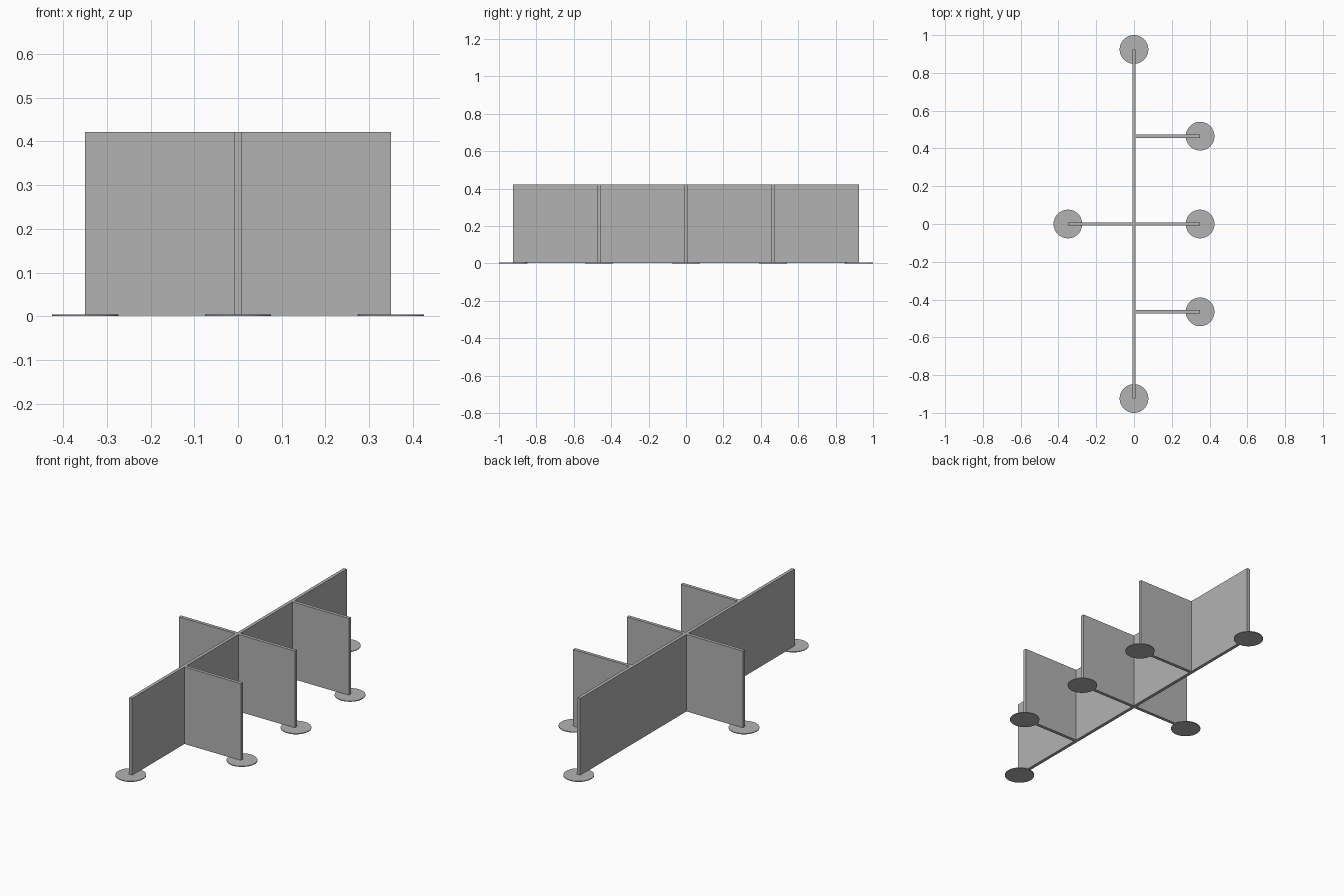
import bpy

cube = bpy.data.objects.get("Cube")
if cube:
    bpy.data.objects.remove(cube, do_unlink=True)

THICK = 0.018      # panel thickness
TOP = 0.422        # panel top
GAP = 0.002        # panel underside height
REACH = 0.35       # side panel length
END = 0.924        # half length of the spine
BAY = 0.465        # spacing of side panels

grey = bpy.data.materials.new("grey")
grey.use_nodes = True
colour = (0.45, 0.45, 0.45, 1)
grey.diffuse_color = colour
grey.node_tree.nodes["Principled BSDF"].inputs["Base Color"].default_value = colour


def panel(name, x0, x1, y0, y1):
    """Upright board filling the given footprint."""
    bpy.ops.mesh.primitive_cube_add(
        size=1, location=((x0 + x1) / 2, (y0 + y1) / 2, (GAP + TOP) / 2))
    ob = bpy.context.object
    ob.name = name
    ob.scale = (x1 - x0, y1 - y0, TOP - GAP)
    bpy.ops.object.transform_apply(location=False, rotation=False, scale=True)
    ob.data.materials.append(grey)


def foot(name, x, y):
    """Thin round floor plate."""
    bpy.ops.mesh.primitive_cylinder_add(
        vertices=48, radius=0.076, depth=0.004, location=(x, y, 0.002))
    ob = bpy.context.object
    ob.name = name
    ob.data.materials.append(grey)
    bpy.ops.object.shade_smooth_by_angle()


h = THICK / 2

# Long central divider with a foot at each end
panel("spine_panel", -h, h, -END, END)
foot("front_foot", 0, -END)
foot("back_foot", 0, END)

# Three side panels on the left
for place, y in (("front", -BAY), ("middle", 0), ("back", BAY)):
    panel(f"left_{place}_panel", h, REACH, y - h, y + h)
    foot(f"left_{place}_foot", REACH, y)

# Single side panel on the right
panel("right_middle_panel", -REACH, -h, -h, h)
foot("right_middle_foot", -REACH, 0)
